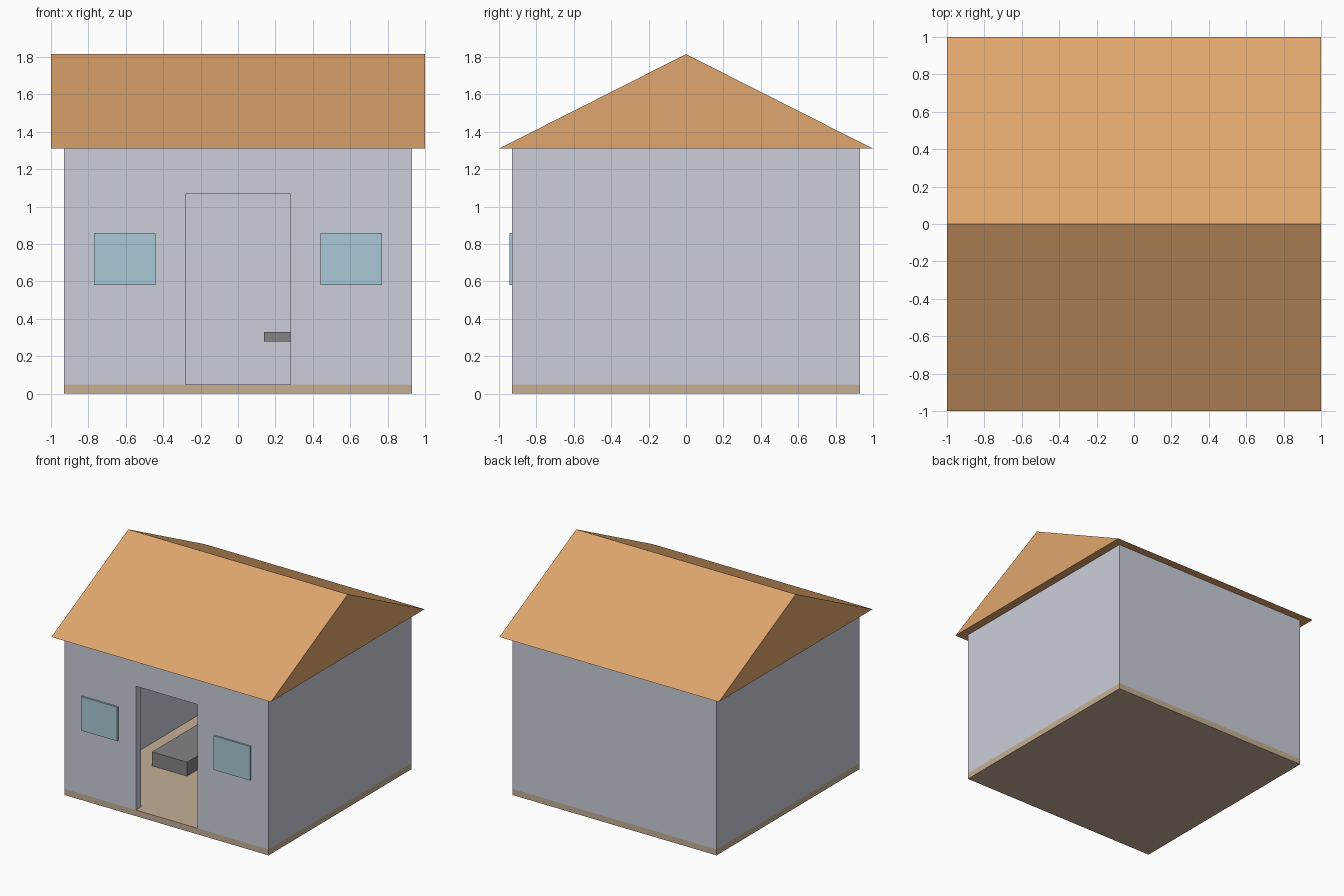
import bpy, bmesh

if "Cube" in bpy.data.objects:
    bpy.data.objects.remove(bpy.data.objects["Cube"])

def material(name, rgb):
    m = bpy.data.materials.new(name)
    m.diffuse_color = (*rgb, 1)
    m.use_nodes = True
    m.node_tree.nodes["Principled BSDF"].inputs["Base Color"].default_value = m.diffuse_color
    return m

WALL = material("wall_paint", (0.60, 0.62, 0.70))
ROOF = material("roof_orange", (0.74, 0.38, 0.153))
FLOOR = material("floor_tan", (0.56, 0.43, 0.30))
GLASS = material("window_blue", (0.40, 0.59, 0.68))
DARK = material("furniture_grey", (0.23, 0.23, 0.24))

def finish(name, bm, mat):
    bmesh.ops.recalc_face_normals(bm, faces=bm.faces)
    mesh = bpy.data.meshes.new(name)
    bm.to_mesh(mesh)
    bm.free()
    mesh.materials.append(mat)
    ob = bpy.data.objects.new(name, mesh)
    bpy.context.collection.objects.link(ob)
    return ob

def box(name, lo, hi, mat):
    bm = bmesh.new()
    bmesh.ops.create_cube(bm, size=1)
    for v in bm.verts:
        v.co = [lo[i] if v.co[i] < 0 else hi[i] for i in range(3)]
    return finish(name, bm, mat)

def extrude(name, points, offset, mat):
    bm = bmesh.new()
    face = bm.faces.new([bm.verts.new(p) for p in points])
    out = bmesh.ops.extrude_face_region(bm, geom=[face], use_keep_orig=True)
    verts = [g for g in out["geom"] if isinstance(g, bmesh.types.BMVert)]
    bmesh.ops.translate(bm, verts=verts, vec=offset)
    return finish(name, bm, mat)

W, T, BASE, TOP = 0.93, 0.07, 0.05, 1.31
IN = W - T

# Floor slab
box("floor", (-W, -W, 0), (W, W, BASE), FLOOR)

# Shell: wall ring around the room
box("back_wall", (-IN, IN, BASE), (IN, W, TOP), WALL)
for side, s in (("left", -1), ("right", 1)):
    xs = sorted((s * IN, s * W))
    box(side + "_wall", (xs[0], -W, BASE), (xs[1], W, TOP), WALL)

# Front wall with the doorway as a notch in its profile
D, DH = 0.28, 1.07
outline = [(-IN, BASE), (-D, BASE), (-D, DH), (D, DH), (D, BASE),
           (IN, BASE), (IN, TOP), (-IN, TOP)]
extrude("front_wall", [(x, -W, z) for x, z in outline], (0, T, 0), WALL)

# Gable roof, closed underneath
extrude("roof", [(-1, -1, TOP), (-1, 1, TOP), (-1, 0, 1.815)], (2, 0, 0), ROOF)

# Window panes standing slightly proud of the front wall
for side, x in (("left", -0.605), ("right", 0.605)):
    box(side + "_window", (x - 0.165, -0.945, 0.58), (x + 0.165, -0.85, 0.86), GLASS)

# Furniture seen through the doorway
box("bed", (-0.63, -0.22, BASE), (-0.31, 0.46, 0.165), DARK)
box("table_top", (0.14, -0.25, 0.28), (0.66, 0.25, 0.33), DARK)
box("table_leg", (0.36, -0.04, BASE), (0.44, 0.04, 0.28), DARK)
